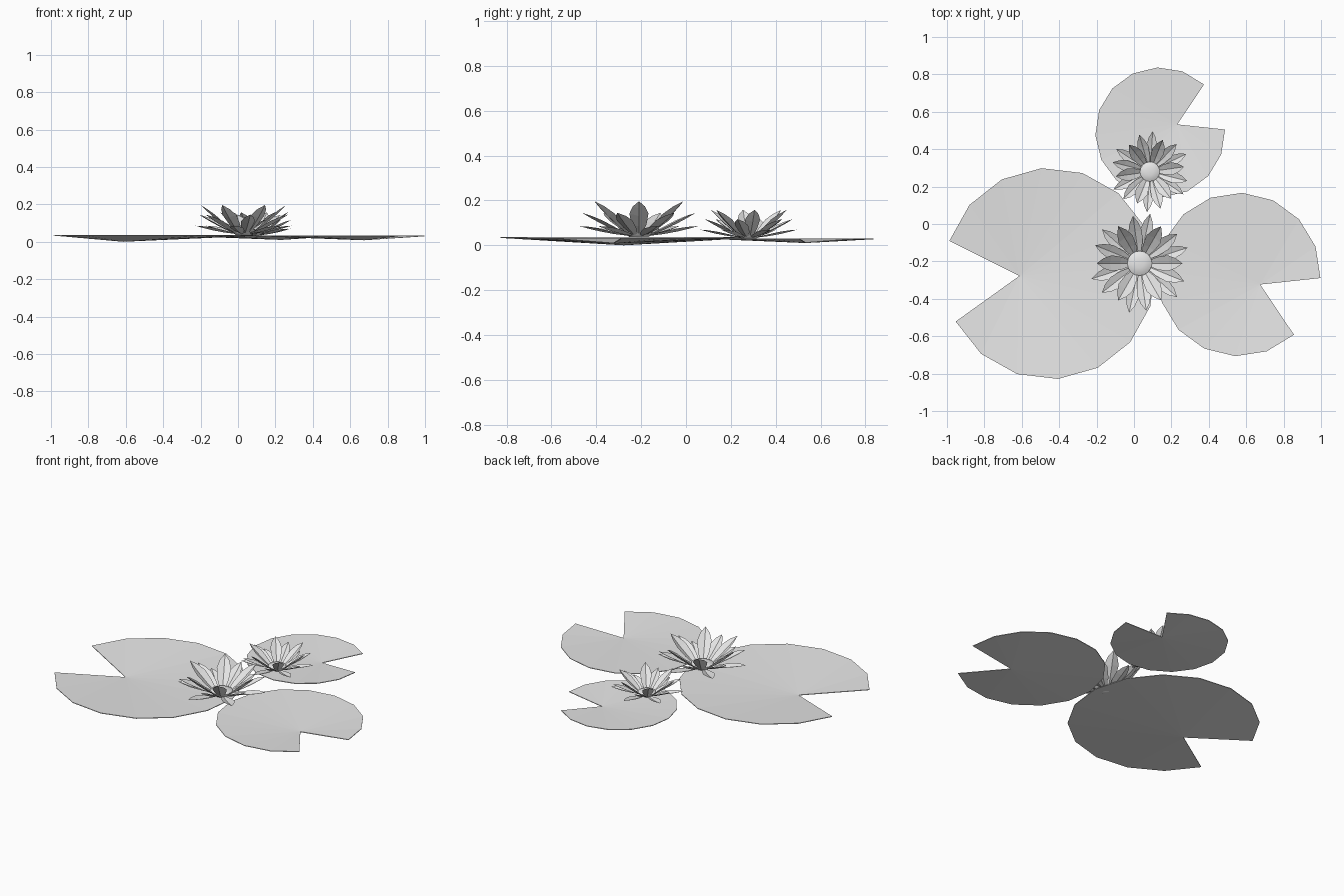
import bpy, bmesh, math
from mathutils import Matrix, Vector

if "Cube" in bpy.data.objects:
    bpy.data.objects.remove(bpy.data.objects["Cube"], do_unlink=True)

grey = bpy.data.materials.new("plain_grey")
grey.use_nodes = True
grey.diffuse_color = (0.8, 0.8, 0.8, 1)
grey.node_tree.nodes["Principled BSDF"].inputs["Base Color"].default_value = (0.8, 0.8, 0.8, 1)


def finish(name, bm):
    mesh = bpy.data.meshes.new(name)
    bm.to_mesh(mesh)
    bm.free()
    mesh.materials.append(grey)
    obj = bpy.data.objects.new(name, mesh)
    bpy.context.collection.objects.link(obj)
    return obj


# Lily pad: shallow notched cone, sixteen-sided with two sides cut away
def lily_pad(name, x, y, radius, facing, low, rim, thick=0.004):
    bm = bmesh.new()
    turn = math.radians(facing)
    step = math.tau / 16
    layers = []
    for drop in (0, thick):
        apex = bm.verts.new((x + 0.29 * radius * math.cos(turn),
                             y + 0.29 * radius * math.sin(turn), low + thick - drop))
        edge = [bm.verts.new((x + radius * math.cos(turn + i * step),
                              y + radius * math.sin(turn + i * step), rim - drop))
                for i in range(1, 16)]
        layers.append([apex] + edge)
    top, bottom = layers
    for i in range(1, 15):
        bm.faces.new((top[0], top[i], top[i + 1]))
        bm.faces.new((bottom[0], bottom[i + 1], bottom[i]))
    for i in range(16):
        j = (i + 1) % 16
        bm.faces.new((top[i], bottom[i], bottom[j], top[j]))
    finish(name, bm)


# Petal: pointed leaf, creased along the middle and curling slightly upward
def add_petal(bm, place, length, width, tilt):
    shape = [(0, 0.3), (0.3, 0.8), (0.6, 1), (0.82, 0.65), (1, 0)]
    rows = []
    for along, wide in shape:
        half = wide * width / 2
        lift = 0.1 * length * (along ** 2 - along)
        row = [Vector((along * length, side * half, lift + abs(side) * half * 0.35))
               for side in ((-1, 0, 1) if wide else (0,))]
        rows.append([bm.verts.new(place @ Matrix.Rotation(-tilt, 4, 'Y') @ p) for p in row])
    for a, b in zip(rows, rows[1:]):
        for k in (0, 1):
            if len(b) == 3:
                bm.faces.new((a[k], b[k], b[k + 1], a[k + 1]))
            else:
                bm.faces.new((a[k], b[0], a[k + 1]))


# Flower: three rings of six petals around a domed cup
def flower(name, x, y, z, size, turn):
    base = Matrix.Translation((x, y, z)) @ Matrix.Scale(size, 4)
    rings = [("inner", 0.24, 0.085, 40, 0), ("middle", 0.235, 0.075, 26, 38),
             ("outer", 0.23, 0.07, 11, 18)]
    for ring, length, width, tilt, offset in rings:
        bm = bmesh.new()
        for i in range(6):
            spin = Matrix.Rotation(math.radians(turn + offset + 60 * i), 4, 'Z')
            place = base @ spin @ Matrix.Translation((0.045, 0, 0.012))
            add_petal(bm, place, length, width, math.radians(tilt))
        finish(f"{name}_{ring}_petals", bm)

    bm = bmesh.new()
    profile = [(0.03, 0), (0.055, 0.015), (0.066, 0.035), (0.05, 0.043), (0.025, 0.048)]
    loops = []
    for r, h in profile:
        loops.append([bm.verts.new(base @ Vector((r * math.cos(a), r * math.sin(a), h)))
                      for a in (math.tau * i / 16 for i in range(16))])
    for a, b in zip(loops, loops[1:]):
        for i in range(16):
            j = (i + 1) % 16
            bm.faces.new((a[i], a[j], b[j], b[i]))
    bm.faces.new(loops[0][::-1])
    bm.faces.new(loops[-1])
    core = finish(f"{name}_core", bm)
    bpy.ops.object.select_all(action='DESELECT')
    core.select_set(True)
    bpy.context.view_layer.objects.active = core
    bpy.ops.object.shade_smooth_by_angle(angle=math.radians(40))


lily_pad("large_pad", -0.45, -0.265, 0.565, 184.5, 0, 0.037)
lily_pad("medium_pad", 0.56, -0.27, 0.437, -25, 0.008, 0.033)
lily_pad("small_pad", 0.14, 0.49, 0.347, 25, 0.01, 0.031)
flower("large_flower", 0.03, -0.21, 0.03, 1, 0)
flower("small_flower", 0.085, 0.28, 0.025, 0.8, 8)
